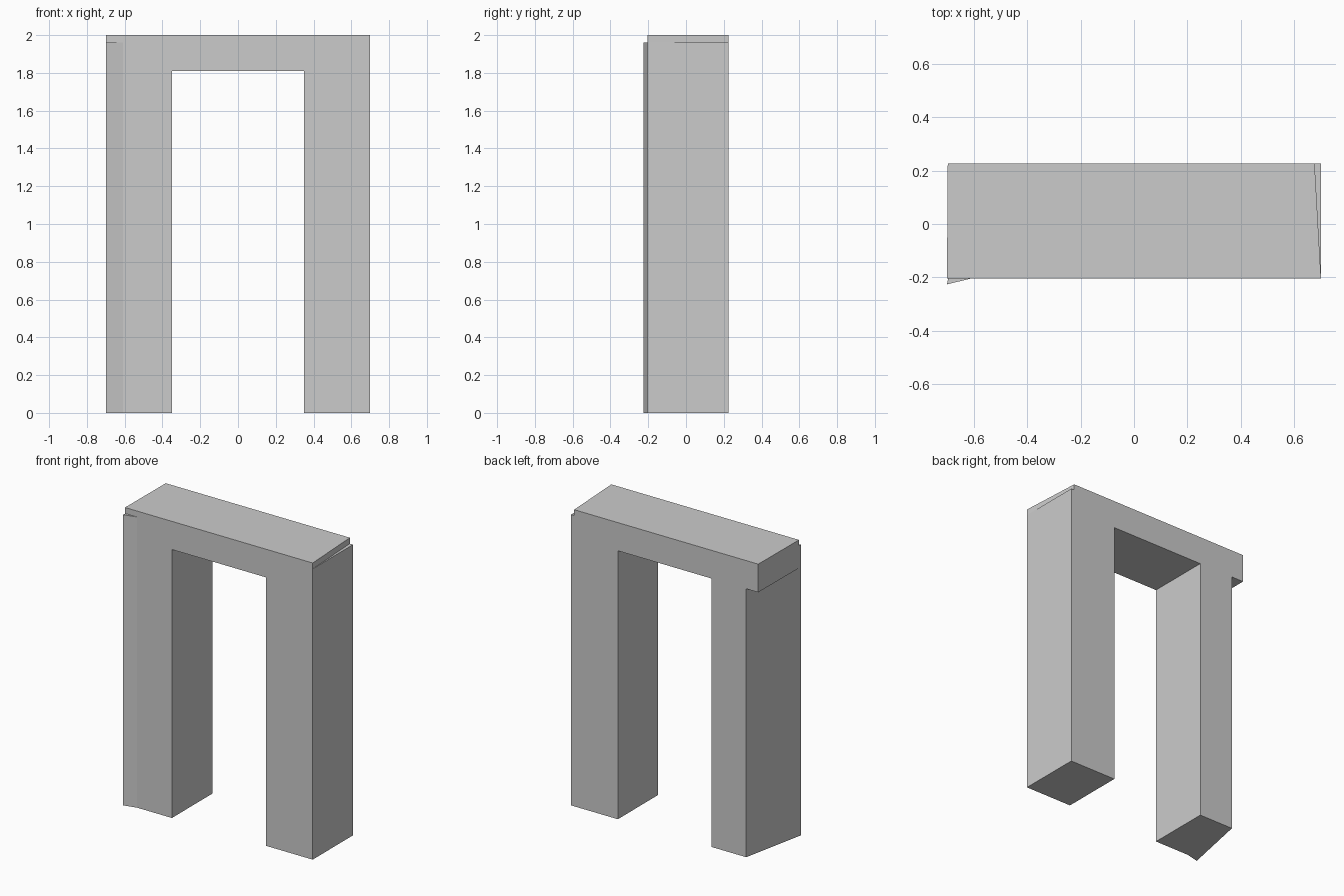
import bpy
import bmesh

cube = bpy.data.objects.get("Cube")
if cube:
    bpy.data.objects.remove(cube, do_unlink=True)

stone = bpy.data.materials.new("stone_grey")
stone.use_nodes = True
grey = (0.6, 0.6, 0.6, 1)
stone.diffuse_color = grey
stone.node_tree.nodes["Principled BSDF"].inputs["Base Color"].default_value = grey


def prism(name, outline, bottom, top):
    """Extrude a counter-clockwise plan outline between two heights."""
    bm = bmesh.new()
    base = bm.faces.new([bm.verts.new((x, y, bottom)) for x, y in outline])
    extruded = bmesh.ops.extrude_face_region(bm, geom=[base], use_keep_orig=True)["geom"]
    for v in extruded:
        if isinstance(v, bmesh.types.BMVert):
            v.co.z = top
    bmesh.ops.recalc_face_normals(bm, faces=bm.faces)
    mesh = bpy.data.meshes.new(name)
    bm.to_mesh(mesh)
    bm.free()
    mesh.materials.append(stone)
    obj = bpy.data.objects.new(name, mesh)
    bpy.context.collection.objects.link(obj)
    return obj


FRONT, BACK = -0.204, 0.226
INNER, OUTER = 0.35, 0.70
SPRING, LEG_TOP, TOP = 1.81, 1.96, 2.0

# Plain pillar, just proud of the lintel's end
prism("left_pillar", [(INNER, FRONT), (OUTER, FRONT), (OUTER, BACK), (INNER, BACK)],
      0, LEG_TOP)

# Skewed pillar with a flared front corner and a cut-back rear corner
prism("right_pillar", [(-INNER, FRONT), (-INNER, BACK), (-0.607, BACK),
                       (-OUTER, -BACK), (-0.61, FRONT)], 0, LEG_TOP)

# Lintel across both pillars, slightly tapered at one end
prism("lintel", [(-OUTER, FRONT), (OUTER, FRONT), (0.676, BACK), (-0.697, BACK)],
      SPRING, TOP)
